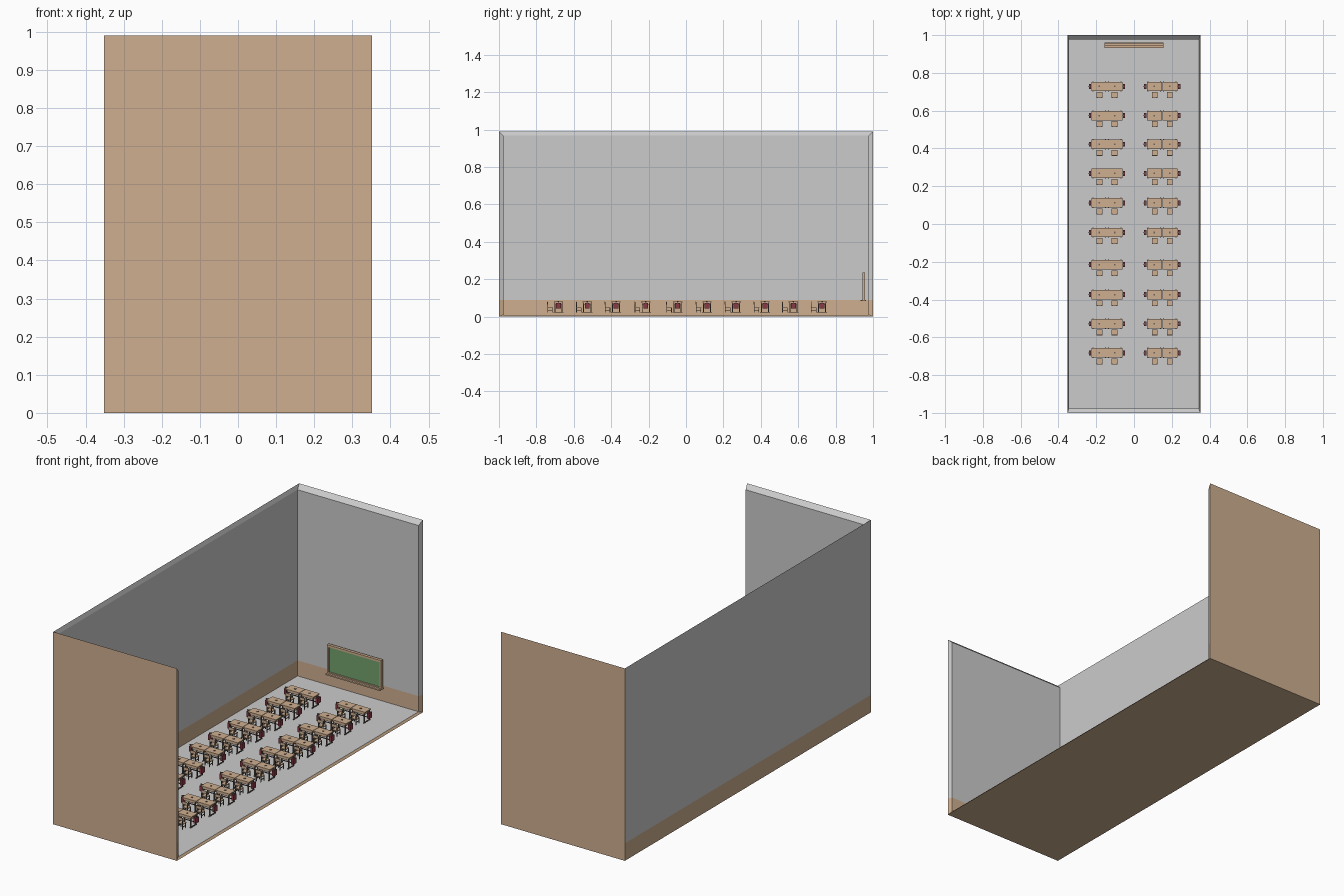
import bpy, bmesh
from mathutils import Vector

if "Cube" in bpy.data.objects:
    bpy.data.objects.remove(bpy.data.objects["Cube"])


def mat(name, rgb):
    m = bpy.data.materials.new(name)
    m.diffuse_color = (*rgb, 1)
    m.use_nodes = True
    m.node_tree.nodes["Principled BSDF"].inputs["Base Color"].default_value = m.diffuse_color
    return m


GREY = mat("plaster", (0.8, 0.8, 0.8))
WOOD = mat("brown", (0.62, 0.43, 0.28))
DARK = mat("dark_metal", (0.16, 0.12, 0.10))
RED = mat("bag_red", (0.25, 0.04, 0.06))
GREEN = mat("board_green", (0.17, 0.36, 0.15))
MATS = [GREY, WOOD, DARK, RED, GREEN]


def finish(bm, name):
    me = bpy.data.meshes.new(name)
    bm.to_mesh(me)
    bm.free()
    for m in MATS:
        me.materials.append(m)
    return me


def place(name, me, loc=(0, 0, 0)):
    ob = bpy.data.objects.new(name, me)
    ob.location = loc
    bpy.context.collection.objects.link(ob)
    return ob


def box(bm, x0, x1, y0, y1, z0, z1, m):
    lo, hi = Vector((x0, y0, z0)), Vector((x1, y1, z1))
    vs = bmesh.ops.create_cube(bm, size=1)["verts"]
    for v in vs:
        v.co = Vector(((lo[i] + hi[i]) / 2 + v.co[i] * (hi[i] - lo[i]) for i in range(3)))
    for f in {f for v in vs for f in v.link_faces}:
        f.material_index = MATS.index(m)


# Room shell: outer and inner boxes, open at right and top, joined by slanted rims
bm = bmesh.new()
O, I = {}, {}
for i in (0, 1):
    for j in (0, 1):
        for k in (0, 1):
            O[i, j, k] = bm.verts.new(((-0.352, 0.352)[i], (-1, 1)[j], (0, 0.99)[k]))
            I[i, j, k] = bm.verts.new(((-0.345, 0.344)[i], (-0.977, 0.977)[j], (0.01, 0.968)[k]))
left = [(0, 0, 0), (0, 0, 1), (0, 1, 1), (0, 1, 0)]
floor = [(0, 0, 0), (0, 1, 0), (1, 1, 0), (1, 0, 0)]
front = [(0, 0, 0), (1, 0, 0), (1, 0, 1), (0, 0, 1)]
back = [(0, 1, 0), (0, 1, 1), (1, 1, 1), (1, 1, 0)]
full_brown, inner_floor = [], None
for side in (left, floor, front, back):
    f = bm.faces.new([O[c] for c in side])
    g = bm.faces.new([I[c] for c in reversed(side)])
    if side is not left:
        f.material_index = 1
    if side is floor:
        g.material_index = 2          # temporary tag for the grey floor
rim = [(0, 0, 1), (0, 1, 1), (1, 1, 1), (1, 1, 0), (1, 0, 0), (1, 0, 1)]
for a, b in zip(rim, rim[1:] + rim[:1]):
    bm.faces.new([O[a], O[b], I[b], I[a]])
bmesh.ops.recalc_face_normals(bm, faces=bm.faces)
bmesh.ops.bisect_plane(bm, geom=bm.verts[:] + bm.edges[:] + bm.faces[:],
                       plane_co=(0, 0, 0.09), plane_no=(0, 0, 1))
# Wainscot colour below the split line
for f in bm.faces:
    if f.material_index == 2:
        f.material_index = 0
    elif f.calc_center_median().z < 0.09:
        f.material_index = 1
place("room_shell", finish(bm, "room_shell"))

# Chalkboard: frame, panel and tray
bm = bmesh.new()
X0, X1, Z0, Z1, T = -0.155, 0.155, 0.085, 0.235, 0.011
for x in (X0, X1 - T):
    box(bm, x, x + T, 0.943, 0.958, Z0, Z1, WOOD)
for z in (Z0, Z1 - T):
    box(bm, X0 + T, X1 - T, 0.943, 0.958, z, z + T, WOOD)
box(bm, X0 + T, X1 - T, 0.948, 0.956, Z0 + T, Z1 - T, GREEN)
box(bm, X0, X1, 0.932, 0.962, 0.083, 0.090, WOOD)
place("chalkboard", finish(bm, "chalkboard"))

# Double desk: two tops with drawers, leg frames, hanging bags
BASE = 0.022
bm = bmesh.new()
for s in (-1, 1):
    c = s * 0.041
    box(bm, c - 0.040, c + 0.040, -0.025, 0.025, 0.076, 0.081, WOOD)
    box(bm, c - 0.035, c + 0.035, -0.020, 0.021, 0.064, 0.076, WOOD)
    for x in (c - 0.033, c + 0.033):
        for y in (-0.019, 0.019):
            box(bm, x - 0.0025, x + 0.0025, y - 0.0025, y + 0.0025, BASE, 0.076, DARK)
        box(bm, x - 0.0025, x + 0.0025, -0.027, 0.027, BASE, BASE + 0.004, DARK)
    box(bm, c - 0.033, c + 0.033, 0.017, 0.020, 0.034, 0.038, DARK)
    # ink pot
    box(bm, c - 0.004, c + 0.004, -0.004, 0.004, 0.081, 0.083, DARK)
    # bag on the side hook
    x = s * 0.090
    box(bm, x - 0.006, x + 0.006, -0.013, 0.013, 0.045, 0.073, RED)
    box(bm, x - 0.009, x + 0.002, -0.003, 0.003, 0.073, 0.077, DARK)
desk = finish(bm, "double_desk")

# Chair: seat, backrest, legs
bm = bmesh.new()
box(bm, -0.015, 0.015, -0.014, 0.014, 0.046, 0.050, WOOD)
box(bm, -0.015, 0.015, -0.017, -0.014, 0.066, 0.081, WOOD)
for x in (-0.013, 0.013):
    box(bm, x - 0.0018, x + 0.0018, -0.0155, -0.012, BASE, 0.078, DARK)
    box(bm, x - 0.0018, x + 0.0018, 0.010, 0.0135, BASE, 0.046, DARK)
    box(bm, x - 0.0015, x + 0.0015, -0.012, 0.010, 0.032, 0.035, DARK)
chair = finish(bm, "chair")

# Ten rows of two double desks with two chairs each
for y in (0.728, 0.574, 0.422, 0.268, 0.112, -0.045, -0.215, -0.374, -0.528, -0.682):
    for x in (-0.143, 0.149):
        place("double_desk", desk, (x, y, 0))
        for s in (-1, 1):
            place("chair", chair, (x + s * 0.040, y - 0.044, 0))
